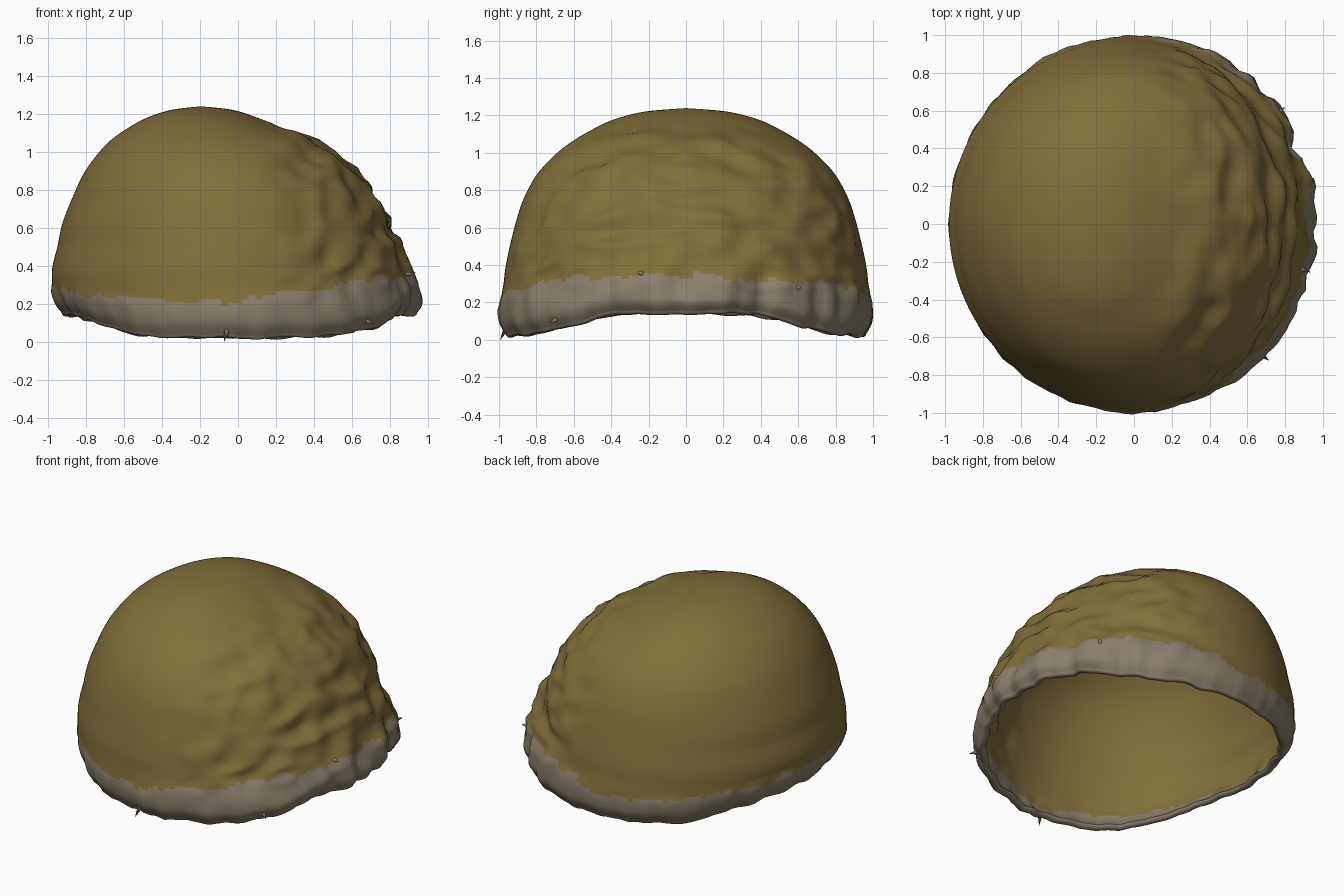
import bpy, math, random
from mathutils import Vector, noise

if "Cube" in bpy.data.objects:
    bpy.data.objects.remove(bpy.data.objects["Cube"])

random.seed(4)
SEG, SUB = 160, 5

def material(name, rgb):
    m = bpy.data.materials.new(name)
    m.diffuse_color = (*rgb, 1)
    m.use_nodes = True
    m.node_tree.nodes["Principled BSDF"].inputs["Base Color"].default_value = m.diffuse_color
    return m

tan = material("tan cloth", (0.218, 0.155, 0.042))
grey = material("grey trim", (0.25, 0.212, 0.148))

# Shell levels: height, back x, front x, half width in y
LEVELS = [(0.00, -0.91, 0.92, 0.95), (0.07, -0.945, 0.95, 0.985),
          (0.18, -0.97, 0.94, 0.99), (0.29, -0.98, 0.915, 0.975),
          (0.38, -0.972, 0.89, 0.965), (0.50, -0.95, 0.865, 0.942),
          (0.62, -0.925, 0.81, 0.912), (0.75, -0.875, 0.735, 0.87),
          (0.88, -0.815, 0.635, 0.80), (0.98, -0.745, 0.53, 0.71),
          (1.06, -0.67, 0.41, 0.61), (1.13, -0.57, 0.23, 0.49),
          (1.18, -0.475, 0.10, 0.38), (1.22, -0.35, -0.03, 0.22),
          (1.238, -0.20, -0.19, 0.01)]

def level(u):
    """Smooth curve through the levels."""
    i = min(int(u), len(LEVELS) - 2)
    f = u - i
    p = [Vector(LEVELS[max(0, min(len(LEVELS) - 1, i + k))]) for k in (-1, 0, 1, 2)]
    return 0.5 * (2 * p[1] + (p[2] - p[0]) * f + (2 * p[0] - 5 * p[1] + 4 * p[2] - p[3]) * f**2
                  + (3 * p[1] - p[0] - 3 * p[2] + p[3]) * f**3)

def rim_height(t):
    return 0.035 + 0.12 * min(1, 1.08 * abs(math.cos(t)))**3.5

def band_top(t):
    c = math.cos(t)
    return 0.19 + (0.155 * c**0.6 if c > 0 else 0.10 * c * c)

def shell_point(u, t):
    z, back, front, half = level(u)
    if z < 0.5:
        z += rim_height(t) * (1 - z / 0.5)
    return Vector(((back + front) / 2 + (front - back) / 2 * math.cos(t), half * math.sin(t), z))

def notch(t):
    """Pinches on both sides of the front trim."""
    a = math.atan2(math.sin(t), math.cos(t))
    return sum(math.exp(-((a - s * 0.43) / 0.05)**2) for s in (-1, 1))

def wrinkled(u, t):
    """Shell point with folds on the front and gathers on the trim."""
    p = shell_point(u, t)
    out = (p - Vector((-0.05, 0, 0.35))).normalized()
    mask = max(0, min(1, (p.x - 0.05) / 0.4)) * min(1, max(0, p.z - 0.15) / 0.25)
    ridge = 0.45 - 2 * abs(noise.noise((p.x * 4, p.y * 2.2, p.z * 6)))
    d = mask * (0.03 * ridge + 0.03 * noise.noise(p * 7))
    low = max(0, min(1, (band_top(t) + 0.03 - p.z) / 0.06))
    gather = noise.noise((math.cos(t) * 11, math.sin(t) * 11, p.z * 2))
    d += low * (0.012 + 0.03 * gather * (0.5 + 0.5 * max(0, math.cos(t) + 0.4)) - 0.03 * notch(t))
    p += out * d
    p.z += low * 0.02 * noise.noise((math.cos(t) * 6, math.sin(t) * 6, 5))
    return p

def make_object(name, verts, faces, is_grey):
    me = bpy.data.meshes.new(name)
    me.from_pydata(verts, [], faces)
    me.materials.append(tan)
    me.materials.append(grey)
    for f in me.polygons:
        f.use_smooth = True
        f.material_index = int(is_grey(f.center))
    ob = bpy.data.objects.new(name, me)
    bpy.context.collection.objects.link(ob)
    return ob

def surface(name, rows, is_grey, flip=False):
    """Closed rings joined by quads, capped at the last ring."""
    verts = [p for r in rows for p in r]
    faces = []
    for j in range(len(rows) - 1):
        for i in range(SEG):
            k = (i + 1) % SEG
            faces.append((j * SEG + i, j * SEG + k, (j + 1) * SEG + k, (j + 1) * SEG + i))
    faces.append(tuple(range((len(rows) - 1) * SEG, len(rows) * SEG)))
    if flip:
        faces = [f[::-1] for f in faces]
    return make_object(name, verts, faces, is_grey)

def trim_rule(offset):
    def rule(c):
        t = math.atan2(c.y, c.x)
        jag = 0.04 * noise.noise(c * 8) + 0.03 * noise.noise(c * 25)
        return c.z < band_top(t) + offset + jag
    return rule

ANGLES = [2 * math.pi * i / SEG for i in range(SEG)]
STEPS = [k / SUB for k in range((len(LEVELS) - 1) * SUB + 1)]

# Outer cap
outer = [[wrinkled(u, t) for t in ANGLES] for u in STEPS]
surface("outer_cap", outer, trim_rule(0))

# Lining, thick at the hem and close to the cap above it
centre = Vector((-0.05, 0, 0.2))
def inset(p, u):
    d = p - centre
    return centre + d * (1 - (0.014 + 0.036 * max(0, 1 - u / 4)) / d.length)
lining = [[inset(p, u) for p in row] for u, row in zip(STEPS, outer)]
surface("lining", lining, trim_rule(-0.08), flip=True)

# Rolled hem joining cap and lining
verts, faces, N = [], [], 6
for j in range(N + 1):
    a = math.pi * j / N
    for i in range(SEG):
        p = outer[0][i].lerp(lining[0][i], (1 - math.cos(a)) / 2)
        p.z -= 0.02 * math.sin(a)
        verts.append(p)
for j in range(N):
    for i in range(SEG):
        k = (i + 1) % SEG
        faces.append((j * SEG + i, (j + 1) * SEG + i, (j + 1) * SEG + k, j * SEG + k))
make_object("rolled_hem", verts, faces, lambda c: True)

# Frayed tufts along the trim: angle in degrees, level, direction
TUFTS = [(-94, 0.2, (-0.01, -0.02, -0.05)), (-14, 3.0, (0.05, -0.01, 0.01)),
         (-45, 0.6, (0.03, -0.03, -0.02)), (36, 2.4, (0.03, 0.02, 0.01))]
verts, faces = [], []
for deg, u, way in TUFTS:
    base, way = wrinkled(u, math.radians(deg)), Vector(way)
    side = way.orthogonal().normalized()
    other = way.cross(side).normalized()
    n = len(verts)
    for k in range(5):
        a = 2 * math.pi * k / 5
        verts.append(base - way * 0.3 + 0.018 * (side * math.cos(a) + other * math.sin(a)))
        faces.append((n + k, n + (k + 1) % 5, n + 5))
    verts.append(base + way + Vector([random.uniform(-0.01, 0.01) for _ in range(3)]))
make_object("frayed_tufts", verts, faces, lambda c: True)
